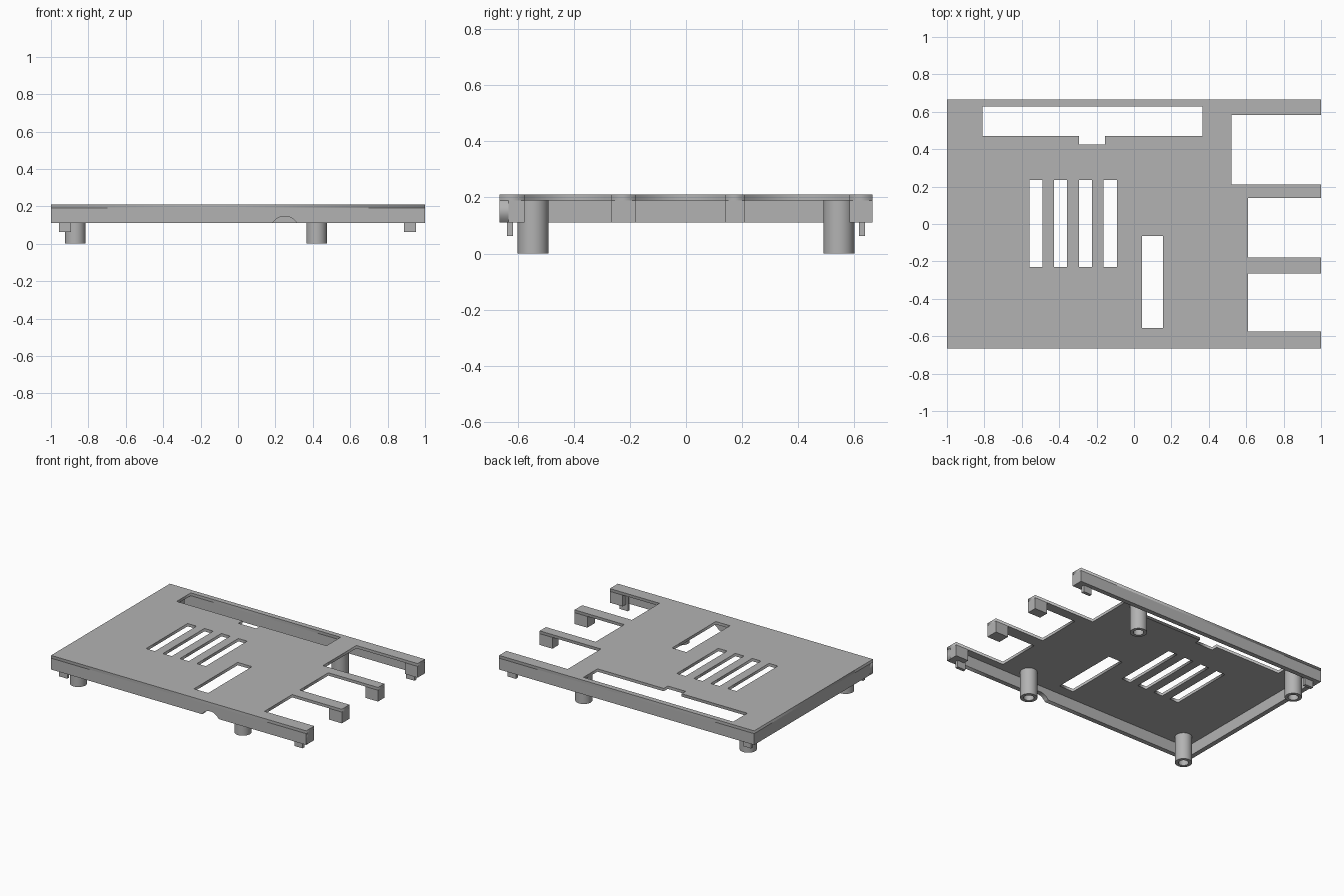
import bpy
import bmesh
from math import sin, cos, pi, asin, radians

old = bpy.data.objects.get("Cube")
if old:
    bpy.data.objects.remove(old, do_unlink=True)

grey = bpy.data.materials.new("plain grey")
grey.use_nodes = True
colour = (0.45, 0.45, 0.45, 1)
grey.diffuse_color = colour
grey.node_tree.nodes["Principled BSDF"].inputs["Base Color"].default_value = colour

# Main dimensions
X, Y = 1.0, 0.665
TOP, UNDER, RIM = 0.21, 0.19, 0.11
WALL = 0.033
END = 0.10


def add_mesh(name, bm):
    bmesh.ops.recalc_face_normals(bm, faces=bm.faces[:])
    mesh = bpy.data.meshes.new(name)
    bm.to_mesh(mesh)
    bm.free()
    obj = bpy.data.objects.new(name, mesh)
    bpy.context.collection.objects.link(obj)
    mesh.materials.append(grey)
    return obj


def box(name, x0, x1, y0, y1, z0, z1):
    bm = bmesh.new()
    bmesh.ops.create_cube(bm, size=1)
    for v in bm.verts:
        v.co = ((x0 + x1) / 2 + v.co.x * (x1 - x0),
                (y0 + y1) / 2 + v.co.y * (y1 - y0),
                (z0 + z1) / 2 + v.co.z * (z1 - z0))
    return add_mesh(name, bm)


def rect(x0, x1, y0, y1):
    return [(x0, y0), (x1, y0), (x1, y1), (x0, y1)]


def sheet(name, outlines, thickness, location, rotation=(0, 0, 0)):
    """Flat sheet from an outline followed by its holes."""
    curve = bpy.data.curves.new(name, "CURVE")
    curve.dimensions = "2D"
    curve.fill_mode = "BOTH"
    curve.extrude = thickness / 2
    for points in outlines:
        spline = curve.splines.new("POLY")
        spline.points.add(len(points) - 1)
        for p, (a, b) in zip(spline.points, points):
            p.co = (a, b, 0, 1)
        spline.use_cyclic_u = True
    obj = bpy.data.objects.new(name, curve)
    bpy.context.collection.objects.link(obj)
    obj.location, obj.rotation_euler = location, rotation
    curve.materials.append(grey)
    bpy.ops.object.select_all(action="DESELECT")
    obj.select_set(True)
    bpy.context.view_layer.objects.active = obj
    bpy.ops.object.convert(target="MESH")
    return bpy.context.object


# Top plate: three open bays on the left end leave four arms
bays = [(0.61, -0.575, -0.265), (0.61, -0.18, 0.14), (0.52, 0.21, 0.583)]
outline = [(-X, -Y), (X, -Y)]
for depth, y0, y1 in bays:
    outline += [(X, y0), (depth, y0), (depth, y1), (X, y1)]
outline += [(X, Y), (-X, Y)]

# Openings: notched long slot, four vents and one wide slot
long_slot = [(-0.81, 0.47), (-0.295, 0.47), (-0.295, 0.425), (-0.155, 0.425),
             (-0.155, 0.47), (0.365, 0.47), (0.365, 0.628), (-0.81, 0.628)]
vents = [rect(x, x + 0.07, -0.23, 0.235) for x in (-0.56, -0.428, -0.295, -0.162)]
wide_slot = rect(0.043, 0.155, -0.555, -0.065)
sheet("top_plate", [outline, long_slot, wide_slot] + vents,
      TOP - UNDER, (0, 0, (TOP + UNDER) / 2))

# Front wall with an arched notch in its lower edge
radius, half, arch_x = 0.076, 0.065, 0.25
swing = asin(half / radius)
arch = []
for i in range(17):
    a = -swing + 2 * swing * i / 16
    arch.append((arch_x + radius * sin(a), RIM + radius * (cos(a) - cos(swing))))
sheet("front_wall", [[(-X, RIM)] + arch + [(X, RIM), (X, UNDER), (-X, UNDER)]],
      WALL, (0, -Y + WALL / 2, 0), (radians(90), 0, 0))

# Remaining walls
box("back_wall", -X, X, Y - WALL, Y, RIM, UNDER)
box("right_wall", -X, -X + WALL, -Y + WALL, Y - WALL, RIM, UNDER)

# End blocks hanging under the arm tips
edges = [-Y] + [y for bay in bays for y in bay[1:]] + [Y]
for i in range(0, len(edges), 2):
    box(f"arm_end_block_{i // 2 + 1}", X - END, X, edges[i], edges[i + 1], RIM, UNDER)

# Clip tabs inside the long walls
for side, x in (("right", -0.957), ("left", 0.888)):
    box(f"front_{side}_clip", x, x + 0.065, -0.638, -0.616, 0.063, UNDER)
    box(f"back_{side}_clip", x, x + 0.065, 0.616, 0.638, 0.063, UNDER)


# Hollow round standoffs
def standoff(name, x, y):
    profile = [(0, UNDER), (0.055, UNDER), (0.055, 0), (0.033, 0), (0.033, 0.12), (0, 0.12)]
    bm = bmesh.new()
    verts = [bm.verts.new((r, 0, z)) for r, z in profile]
    lines = [bm.edges.new(pair) for pair in zip(verts, verts[1:])]
    bmesh.ops.spin(bm, geom=verts + lines, cent=(0, 0, 0), axis=(0, 0, 1),
                   angle=2 * pi, steps=40, use_merge=False)
    bmesh.ops.remove_doubles(bm, verts=bm.verts[:], dist=0.0001)
    obj = add_mesh(name, bm)
    obj.location = (x, y, 0)
    bpy.ops.object.select_all(action="DESELECT")
    obj.select_set(True)
    bpy.context.view_layer.objects.active = obj
    bpy.ops.object.shade_smooth_by_angle(angle=radians(30))


for side, x in (("right", -0.87), ("left", 0.42)):
    standoff(f"front_{side}_standoff", x, -0.545)
    standoff(f"back_{side}_standoff", x, 0.545)
